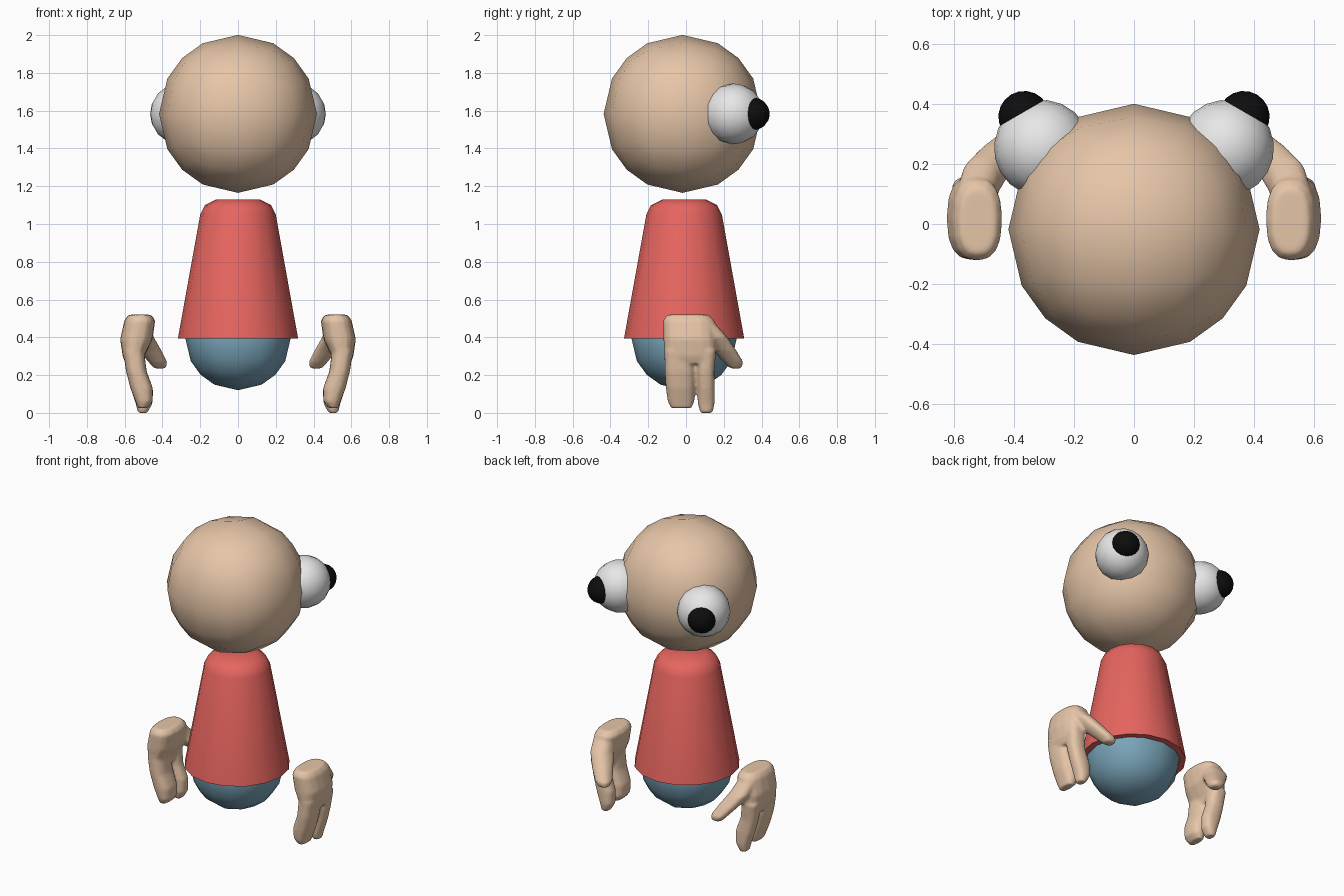
import bpy, bmesh, math
from mathutils import Vector

cube = bpy.data.objects.get("Cube")
if cube:
    bpy.data.objects.remove(cube, do_unlink=True)


def material(name, r, g, b):
    m = bpy.data.materials.new(name)
    m.use_nodes = True
    m.diffuse_color = (r, g, b, 1)
    bsdf = m.node_tree.nodes["Principled BSDF"]
    bsdf.inputs["Base Color"].default_value = (r, g, b, 1)
    bsdf.inputs["Roughness"].default_value = 0.8
    return m


SKIN = material("skin", 0.79, 0.56, 0.39)
RED = material("red_shirt", 0.80, 0.13, 0.115)
BLUE = material("blue_trousers", 0.19, 0.37, 0.48)
WHITE = material("eye_white", 0.8, 0.8, 0.8)
BLACK = material("pupil_black", 0.004, 0.004, 0.004)


def finish(name, bm, mat, location=(0, 0, 0), sharp=None):
    bmesh.ops.recalc_face_normals(bm, faces=bm.faces)
    mesh = bpy.data.meshes.new(name)
    bm.to_mesh(mesh)
    bm.free()
    mesh.materials.append(mat)
    ob = bpy.data.objects.new(name, mesh)
    bpy.context.collection.objects.link(ob)
    ob.location = location
    mesh.shade_smooth()
    if sharp:
        mesh.set_sharp_from_angle(angle=math.radians(sharp))
    return ob


def cube_ball(name, radius, location, mat):
    """Ball made from a cube cut into a 4 x 4 grid on each side."""
    bm = bmesh.new()
    bmesh.ops.create_cube(bm, size=2)
    bmesh.ops.subdivide_edges(bm, edges=bm.edges[:], cuts=3, use_grid_fill=True)
    for v in bm.verts:
        v.co = v.co.normalized() * radius
    return finish(name, bm, mat, location)


def round_ball(name, radius, location, mat, axis):
    bm = bmesh.new()
    bmesh.ops.create_uvsphere(bm, u_segments=16, v_segments=10, radius=radius)
    ob = finish(name, bm, mat, location)
    ob.rotation_euler = axis.to_track_quat('Z', 'Y').to_euler()
    return ob


def loft(bm, sections, sides=16, power=1.0):
    """Closed shell through level rings given as x, y, z, half width, half depth."""
    def soft(c):
        return math.copysign(abs(c) ** power, c)
    rings = []
    for x, y, z, rx, ry in sections:
        angles = [2 * math.pi * i / sides for i in range(sides)]
        rings.append([bm.verts.new((x + rx * soft(math.cos(a)),
                                    y + ry * soft(math.sin(a)), z)) for a in angles])
    for a, b in zip(rings, rings[1:]):
        for i in range(sides):
            j = (i + 1) % sides
            bm.faces.new((a[i], a[j], b[j], b[i]))
    bm.faces.new(rings[0])
    bm.faces.new(rings[-1])


# Head and rounded lower body
cube_ball("head", 0.418, (0, -0.018, 1.583), SKIN)
cube_ball("lower_body", 0.28, (0, -0.01, 0.40), BLUE)

# Tapered shirt with a rounded shoulder
bm = bmesh.new()
shirt = [(0.395, 0.318), (1.05, 0.2), (1.10, 0.175), (1.13, 0.115)]
loft(bm, [(0, -0.01, z, r, r) for z, r in shirt])
finish("shirt", bm, RED, sharp=50)

# Hand shapes: palm, broad finger, slim finger and thumb
PALM = [(0.52, 0.01, 0.52, 0.06, 0.11), (0.52, 0.015, 0.49, 0.082, 0.137),
        (0.538, 0.02, 0.39, 0.086, 0.14), (0.553, 0.022, 0.30, 0.058, 0.135),
        (0.55, 0.022, 0.26, 0.045, 0.125)]
BROAD = [(0.553, -0.035, 0.33, 0.056, 0.08), (0.538, -0.033, 0.22, 0.055, 0.08),
         (0.51, -0.03, 0.13, 0.06, 0.077), (0.497, -0.027, 0.06, 0.046, 0.07),
         (0.505, -0.025, 0.025, 0.025, 0.055)]
SLIM = [(0.553, 0.105, 0.33, 0.056, 0.055), (0.538, 0.103, 0.22, 0.055, 0.047),
        (0.51, 0.106, 0.13, 0.06, 0.047), (0.497, 0.107, 0.05, 0.045, 0.045),
        (0.505, 0.108, 0.0, 0.025, 0.032)]
THUMB = [(0.53, 0.08, 0.48, 0.06, 0.07), (0.51, 0.145, 0.40, 0.065, 0.075),
         (0.465, 0.205, 0.33, 0.06, 0.062), (0.425, 0.25, 0.27, 0.05, 0.053),
         (0.412, 0.265, 0.235, 0.032, 0.03)]

for side, s in (("left", 1), ("right", -1)):
    # Eye and pupil, looking out and back
    eye = Vector((s * 0.305, 0.252, 1.583))
    gaze = Vector((s * 0.5, 0.866, 0))
    round_ball(side + "_eye", 0.161, eye, WHITE, gaze)
    round_ball(side + "_pupil", 0.086, eye + gaze * 0.121, BLACK, gaze)

    # Hand, fused into one soft skin
    bm = bmesh.new()
    for part in (PALM, BROAD, SLIM, THUMB):
        loft(bm, [(s * x, y, z, rx, ry) for x, y, z, rx, ry in part], power=0.8)
    hand = finish(side + "_hand", bm, SKIN)
    fuse = hand.modifiers.new("fuse", 'REMESH')
    fuse.mode = 'VOXEL'
    fuse.voxel_size = 0.009
    fuse.use_smooth_shade = True
    soften = hand.modifiers.new("soften", 'SMOOTH')
    soften.factor = 0.5
    soften.iterations = 6
